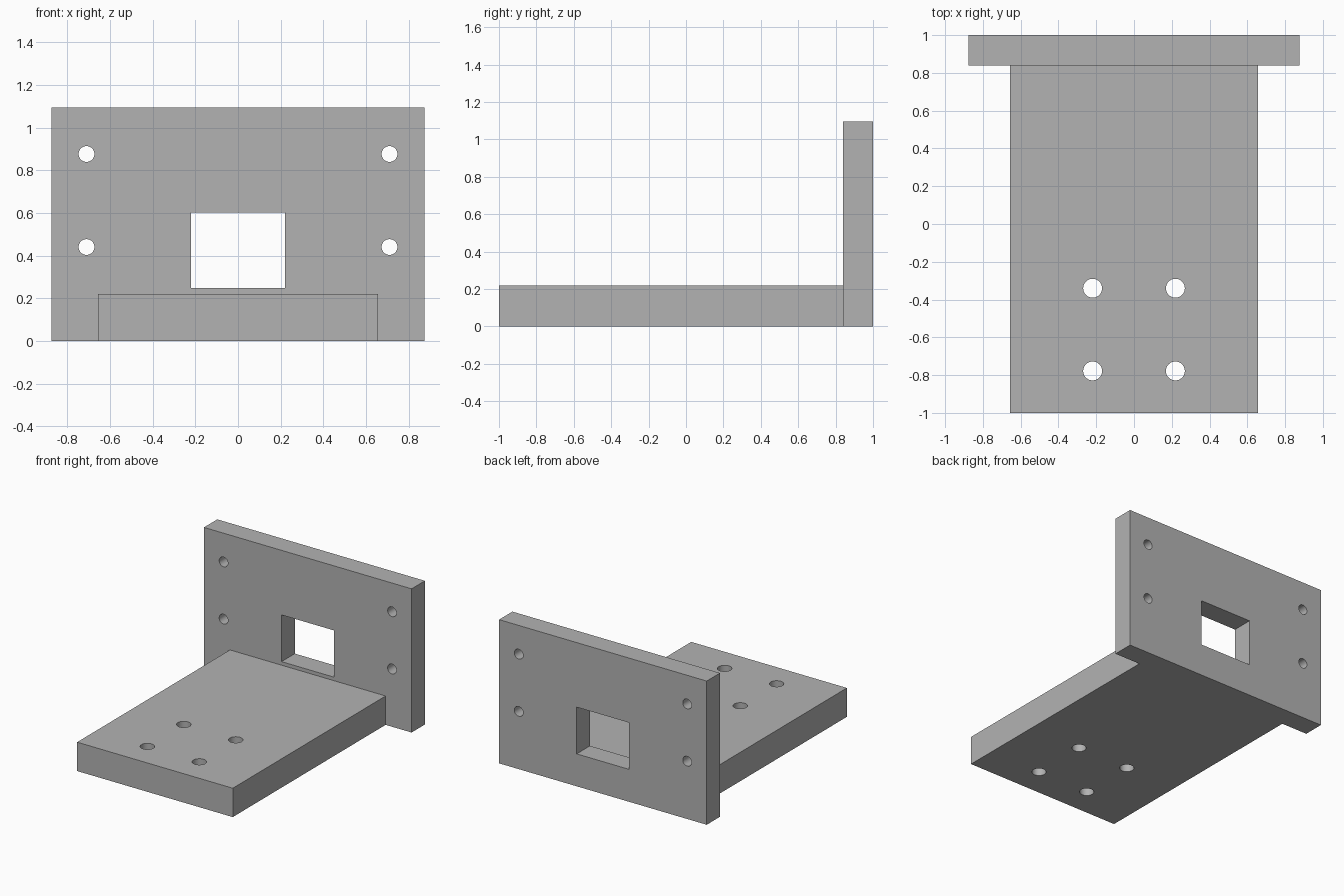
import bpy
from math import pi

cube = bpy.data.objects.get("Cube")
if cube:
    bpy.data.objects.remove(cube, do_unlink=True)

# Grey metal
grey = bpy.data.materials.new("plain grey")
grey.use_nodes = True
colour = (0.45, 0.45, 0.45, 1)
grey.diffuse_color = colour
grey.node_tree.nodes["Principled BSDF"].inputs["Base Color"].default_value = colour


def box(name, x, y, z):
    """Box spanning the given (min, max) pair on each axis."""
    spans = (x, y, z)
    bpy.ops.mesh.primitive_cube_add(size=1, location=[(a + b) / 2 for a, b in spans])
    ob = bpy.context.object
    ob.name = name
    ob.scale = [b - a for a, b in spans]
    bpy.ops.object.transform_apply(location=True, rotation=False, scale=True)
    ob.data.materials.append(grey)
    return ob


def drill(name, radius, location, rotation=(0, 0, 0)):
    bpy.ops.mesh.primitive_cylinder_add(vertices=48, radius=radius, depth=0.8,
                                        location=location, rotation=rotation)
    ob = bpy.context.object
    ob.name = name
    ob.data.materials.append(grey)
    return ob


def combine(target, tool, operation):
    """Apply a boolean and discard the tool."""
    tool.hide_render = True
    mod = target.modifiers.new(operation.lower(), 'BOOLEAN')
    mod.operation = operation
    mod.solver = 'EXACT'
    mod.object = tool
    bpy.context.view_layer.objects.active = target
    bpy.ops.object.modifier_apply(modifier=mod.name)
    bpy.data.objects.remove(tool, do_unlink=True)


# Upright plate joined to the flat base
bracket = box("mounting_bracket", (-0.875, 0.875), (0.84, 1), (0, 1.095))
base = box("base_plate", (-0.656, 0.656), (-1, 0.92), (0, 0.22))
combine(bracket, base, 'UNION')

# Rectangular window in the upright plate
window = box("window_cutter", (-0.221, 0.221), (0.6, 1.2), (0.247, 0.603))
combine(bracket, window, 'DIFFERENCE')

# Bolt holes through both plates
for side in (-1, 1):
    for z in (0.44, 0.876):
        hole = drill("upright_hole", 0.037, (side * 0.71, 0.92, z), (pi / 2, 0, 0))
        combine(bracket, hole, 'DIFFERENCE')
    for y in (-0.34, -0.778):
        hole = drill("base_hole", 0.05, (side * 0.219, y, 0.11))
        combine(bracket, hole, 'DIFFERENCE')

# Smooth hole walls, crisp edges
bpy.ops.object.select_all(action='DESELECT')
bracket.select_set(True)
bpy.context.view_layer.objects.active = bracket
bpy.ops.object.shade_smooth_by_angle()
